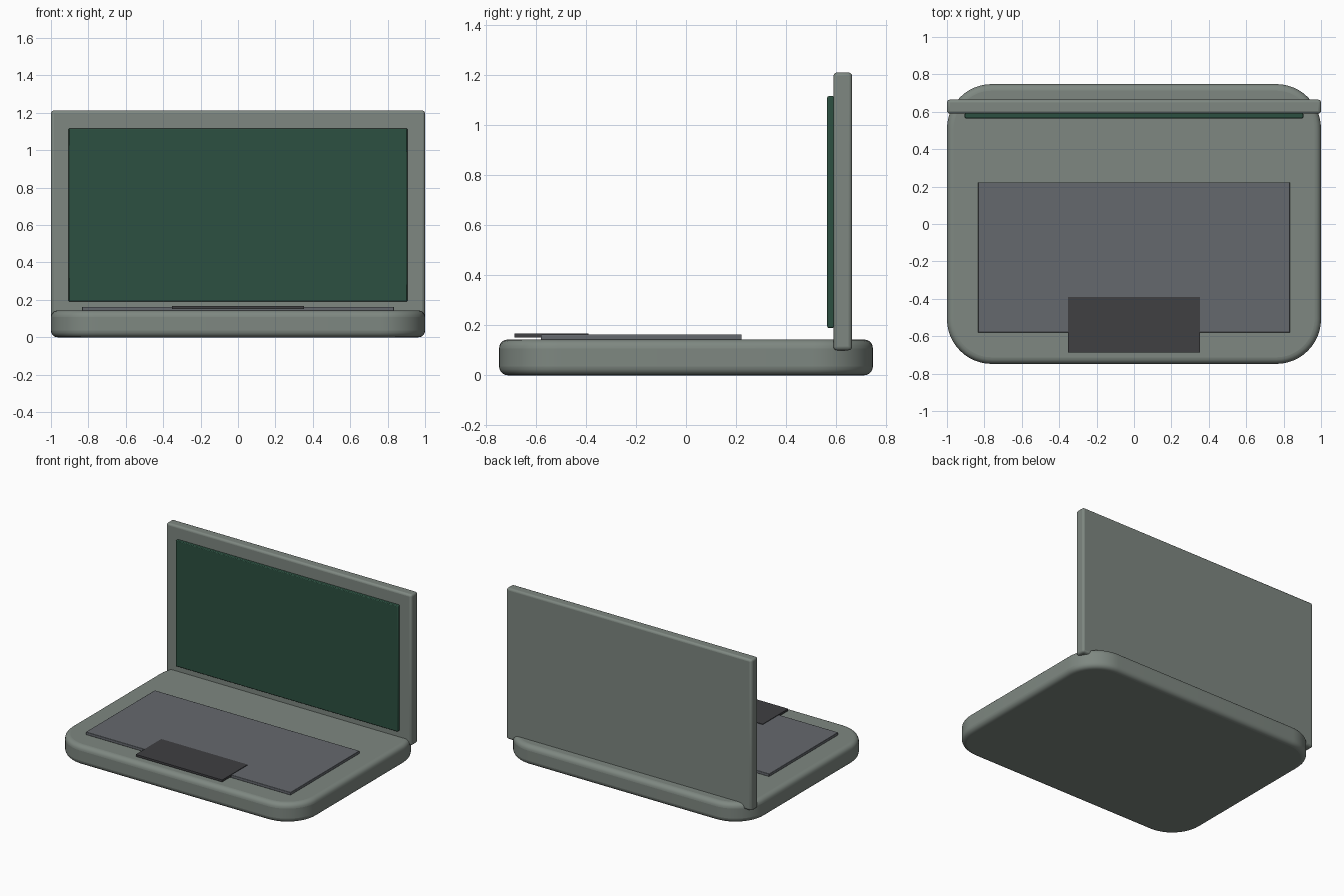
import bpy, bmesh, math

if "Cube" in bpy.data.objects:
    bpy.data.objects.remove(bpy.data.objects["Cube"])


def material(name, rgb):
    m = bpy.data.materials.new(name)
    m.diffuse_color = (*rgb, 1)
    m.use_nodes = True
    m.node_tree.nodes["Principled BSDF"].inputs["Base Color"].default_value = m.diffuse_color
    return m


def box(name, lo, hi, mat, edge=0.0, segments=2, corner=0.0):
    """Box from min to max corner, optional rounded plan corners and softened edges."""
    bm = bmesh.new()
    bmesh.ops.create_cube(bm, size=1)
    for v in bm.verts:
        v.co = [(a + b) / 2 + c * (b - a) for a, b, c in zip(lo, hi, v.co)]
    if corner:
        upright = [e for e in bm.edges
                   if abs(e.verts[0].co.z - e.verts[1].co.z) > 1e-4]
        bmesh.ops.bevel(bm, geom=upright, offset=corner, segments=12,
                        profile=0.5, affect='EDGES')
    mesh = bpy.data.meshes.new(name)
    bm.to_mesh(mesh)
    bm.free()
    mesh.materials.append(mat)
    ob = bpy.data.objects.new(name, mesh)
    bpy.context.collection.objects.link(ob)
    bpy.context.view_layer.objects.active = ob
    ob.select_set(True)
    if edge:
        bev = ob.modifiers.new("soft_edges", 'BEVEL')
        bev.width = edge
        bev.segments = segments
        bev.limit_method = 'ANGLE'
        bev.angle_limit = math.radians(40)
    bpy.ops.object.shade_smooth_by_angle(angle=math.radians(35))
    ob.select_set(False)
    return ob


casing = material("casing", (0.21, 0.245, 0.22))
glass = material("screen_glass", (0.025, 0.08, 0.052))
keys = material("keys", (0.13, 0.14, 0.155))
pad = material("pad", (0.05, 0.05, 0.054))

# Rounded base slab
box("base", (-1, -0.748, 0), (1, 0.748, 0.143), casing, 0.035, 5, corner=0.24)
# Upright lid, sunk slightly into the base
box("lid", (-1, 0.59, 0.1), (1, 0.665, 1.212), casing, 0.015, 3)
# Screen panel on the lid front
box("screen", (-0.905, 0.565, 0.19), (0.905, 0.593, 1.117), glass, 0.005)
# Keyboard plate
box("keyboard", (-0.834, -0.58, 0.142), (0.834, 0.223, 0.163), keys, 0.003)
# Trackpad overlapping the keyboard front
box("trackpad", (-0.352, -0.687, 0.152), (0.352, -0.39, 0.167), pad)
